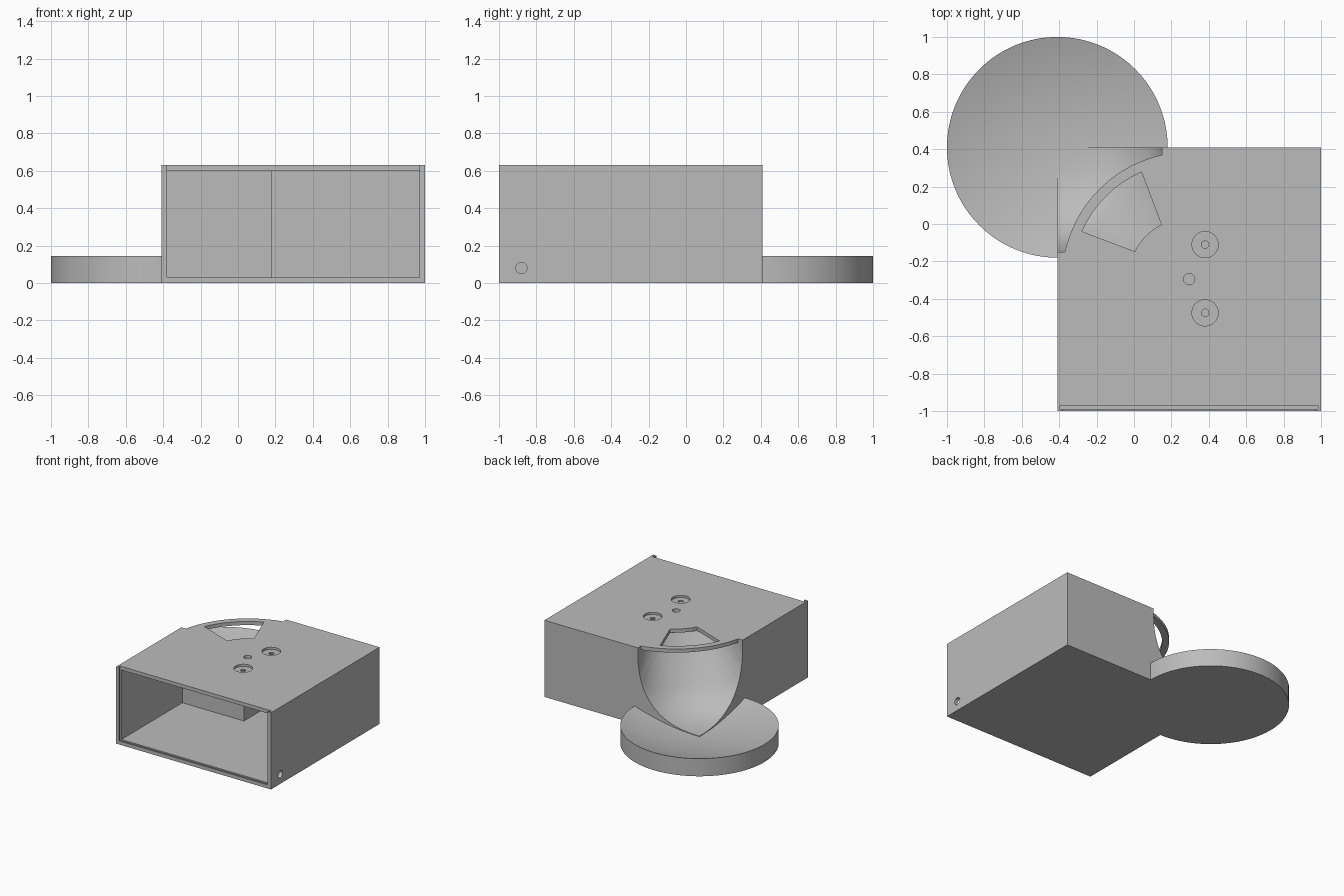
import bpy, bmesh, math
from math import cos, sin, pi, radians

cube = bpy.data.objects.get("Cube")
if cube:
    bpy.data.objects.remove(cube, do_unlink=True)

grey = bpy.data.materials.new("plain grey")
grey.use_nodes = True
COLOUR = (0.5, 0.5, 0.5, 1)
grey.diffuse_color = COLOUR
grey.node_tree.nodes["Principled BSDF"].inputs["Base Color"].default_value = COLOUR

CORNER = (-0.41, 0.41)      # box corner above the bowl centre
PIVOT = (0.295, -0.295)     # centre of the lid arcs
TOP, WALL = 0.63, 0.03


def make(name, bm):
    bmesh.ops.recalc_face_normals(bm, faces=bm.faces)
    mesh = bpy.data.meshes.new(name)
    bm.to_mesh(mesh)
    bm.free()
    obj = bpy.data.objects.new(name, mesh)
    bpy.context.collection.objects.link(obj)
    mesh.materials.append(grey)
    return obj


def prism(name, outline, z0, z1):
    bm = bmesh.new()
    base = bm.faces.new([bm.verts.new((x, y, z0)) for x, y in outline])
    top = bmesh.ops.extrude_face_region(bm, geom=[base])["geom"]
    verts = [g for g in top if isinstance(g, bmesh.types.BMVert)]
    bmesh.ops.translate(bm, verts=verts, vec=(0, 0, z1 - z0))
    return make(name, bm)


def block(name, x0, x1, y0, y1, z0, z1):
    return prism(name, [(x0, y0), (x1, y0), (x1, y1), (x0, y1)], z0, z1)


def arc(centre, r, start, end, n):
    angles = [radians(start + (end - start) * i / n) for i in range(n + 1)]
    return [(centre[0] + r * cos(a), centre[1] + r * sin(a)) for a in angles]


def cylinder(name, centre, r, z0, z1, n=48):
    return prism(name, arc(centre, r, 0, 360, n)[:-1], z0, z1)


def cut(target, cutter):
    mod = target.modifiers.new("cut", "BOOLEAN")
    mod.operation, mod.solver, mod.object = "DIFFERENCE", "EXACT", cutter
    bpy.ops.object.select_all(action="DESELECT")
    bpy.context.view_layer.objects.active = target
    target.select_set(True)
    bpy.ops.object.modifier_apply(modifier=mod.name)
    bpy.data.objects.remove(cutter, do_unlink=True)


def smooth(obj):
    bpy.ops.object.select_all(action="DESELECT")
    bpy.context.view_layer.objects.active = obj
    obj.select_set(True)
    bpy.ops.object.shade_smooth_by_angle(angle=radians(30))


# Hollow box, leaving a solid chute block in the back corner
box = block("container", -0.41, 1, -1, 0.41, 0, TOP)
room = [(-0.38, -0.98), (0.97, -0.98), (0.97, 0.38), (0.18, 0.38), (0.18, -0.18), (-0.38, -0.18)]
cut(box, prism("room", room, WALL, TOP - WALL))

# Open front with a slot for a sliding door
cut(box, block("front_opening", -0.38, 0.97, -1.1, -0.975, WALL, 0.8))
cut(box, block("door_slot", -0.395, 0.985, -0.99, -0.97, 0.02, 0.8))

# Scoop: rounded bowl shape stretched back to the inner edge of the window
bm = bmesh.new()
R, POWER, FLOOR = 0.56, 2.5, 0.055
depth = TOP - WALL - FLOOR
for i in range(25):
    a = pi / 2 * i / 24
    r, z = R * cos(a) ** (2 / POWER), TOP - WALL - depth * sin(a) ** (2 / POWER)
    for x, y in arc(CORNER, max(r, 0.001), 0, 360, 72)[:-1]:
        bm.verts.new((x, y, z))
for x, y in arc(PIVOT, 0.327, 111, 159, 12):
    bm.verts.new((x, y, TOP - WALL))
hull = bmesh.ops.convex_hull(bm, input=bm.verts)
loose = {g for key in ("geom_interior", "geom_unused") for g in hull[key]
         if isinstance(g, bmesh.types.BMVert)}
bmesh.ops.delete(bm, geom=list(loose), context="VERTS")
cut(box, make("scoop", bm))

# Curved lid edge and the fan-shaped window behind it
edge = arc(PIVOT, 0.68, 167.7, 102.3, 40)
cut(box, prism("lid_edge", [(-0.6, edge[0][1])] + edge + [(edge[-1][0], 0.6), (-0.6, 0.6)],
               TOP - WALL - 0.002, 0.8))
window = arc(PIVOT, 0.627, 114, 156, 24) + arc(PIVOT, 0.327, 153, 117, 16)
cut(box, prism("window", window, TOP - WALL - 0.01, 0.8))

# Counterbored screw holes and the pivot hole in the lid
for y in (-0.11, -0.475):
    cut(box, cylinder("screw_recess", (0.38, y), 0.07, TOP - 0.018, 0.8))
    cut(box, cylinder("screw_hole", (0.38, y), 0.02, 0.5, 0.8, 24))
cut(box, cylinder("pivot_hole", PIVOT, 0.03, 0.5, 0.8, 32))

# Cable hole low in the side wall
hole = cylinder("cable_hole", (0, 0), 0.03, -0.1, 0.1, 32)
hole.rotation_euler = (0, pi / 2, 0)
hole.location = (1, -0.88, 0.08)
bpy.context.view_layer.update()
cut(box, hole)
smooth(box)

# Shallow round dish under the corner, turned from a profile
bm = bmesh.new()
profile = [(0.0, 0.0), (0.59, 0.0), (0.59, 0.145)]
profile += [(0.59 * t, 0.05 + 0.095 * t ** 2) for t in (0.95, 0.88, 0.8, 0.7, 0.6, 0.5, 0.4, 0.3, 0.2, 0.1, 0)]
verts = [bm.verts.new((x, 0, z)) for x, z in profile]
edges = [bm.edges.new(pair) for pair in zip(verts, verts[1:])]
bmesh.ops.spin(bm, geom=verts + edges, cent=(0, 0, 0), axis=(0, 0, 1), angle=2 * pi, steps=128)
bmesh.ops.remove_doubles(bm, verts=bm.verts, dist=0.0001)
dish = make("dish", bm)
dish.location = (*CORNER, 0)
smooth(dish)
